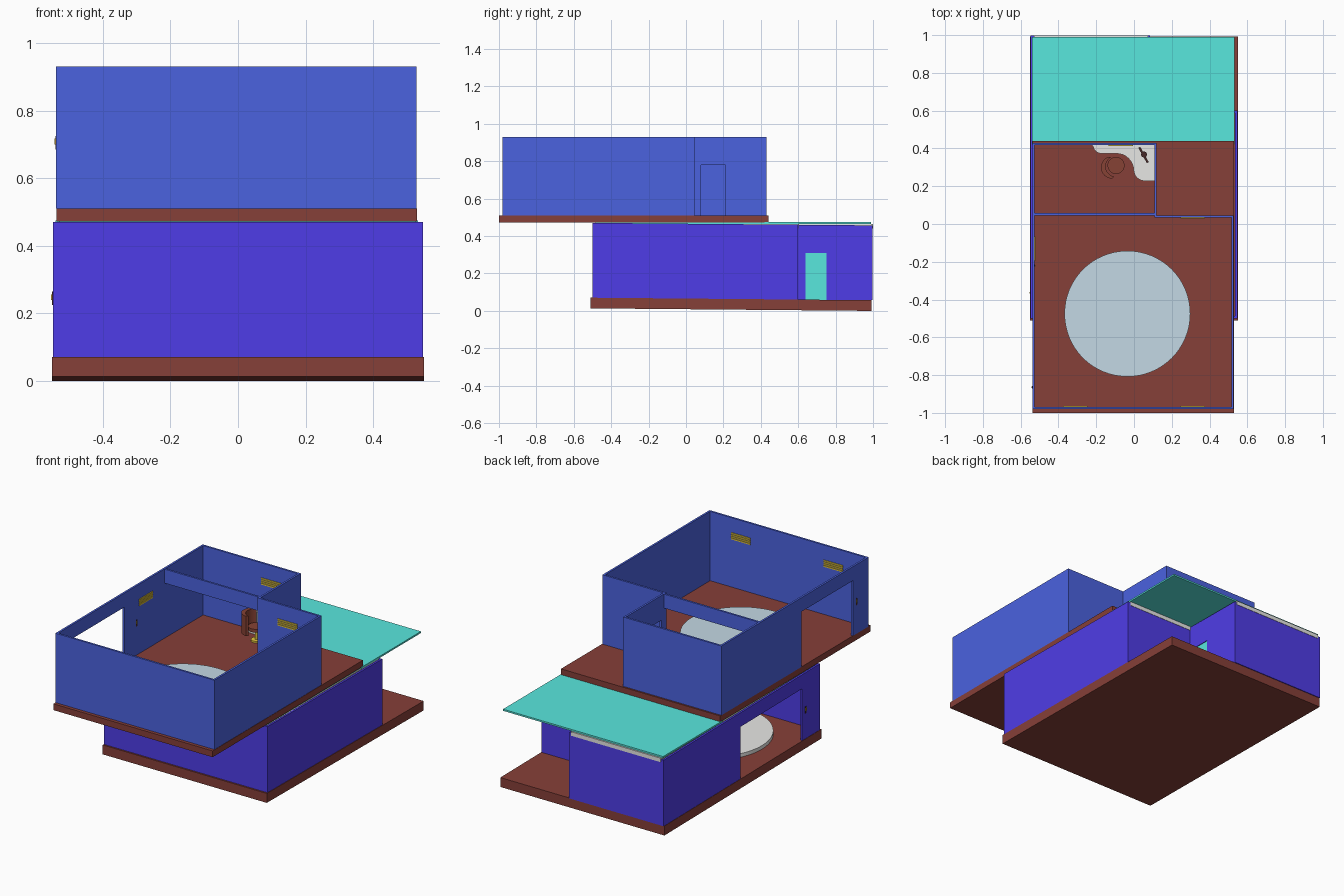
import bpy, bmesh, math
from mathutils import Matrix

if "Cube" in bpy.data.objects:
    bpy.data.objects.remove(bpy.data.objects["Cube"])


def mat(name, rgb):
    m = bpy.data.materials.new(name)
    m.diffuse_color = (*rgb, 1)
    m.use_nodes = True
    m.node_tree.nodes["Principled BSDF"].inputs["Base Color"].default_value = m.diffuse_color
    return m


BLUE = mat("blue_wall", (0.07, 0.123, 0.74))
VIOLET = mat("violet_wall", (0.078, 0.046, 0.80))
BROWN = mat("brown_floor", (0.24, 0.050, 0.040))
TEAL = mat("teal_roof", (0.105, 0.86, 0.78))
PALE = mat("pale_blue_rug", (0.55, 0.69, 0.78))
WHITE = mat("off_white", (0.80, 0.80, 0.78))
GOLD = mat("gold_metal", (0.80, 0.58, 0.05))
CHAIR = mat("chair_brown", (0.24, 0.055, 0.035))
DARK = mat("dark_metal", (0.06, 0.02, 0.02))


def finish(name, bm, material, smooth=False):
    bmesh.ops.recalc_face_normals(bm, faces=bm.faces)
    me = bpy.data.meshes.new(name)
    bm.to_mesh(me)
    bm.free()
    me.materials.append(material)
    ob = bpy.data.objects.new(name, me)
    bpy.context.collection.objects.link(ob)
    if smooth:
        bpy.context.view_layer.objects.active = ob
        ob.select_set(True)
        bpy.ops.object.shade_smooth_by_angle(angle=math.radians(40))
        ob.select_set(False)
    return ob


def boxes(name, spans, material):
    """One mesh from boxes given as (x0, x1, y0, y1, z0, z1)."""
    bm = bmesh.new()
    for x0, x1, y0, y1, z0, z1 in spans:
        m = Matrix.Translation(((x0 + x1) / 2, (y0 + y1) / 2, (z0 + z1) / 2))
        m = m @ Matrix.Diagonal((x1 - x0, y1 - y0, z1 - z0, 1))
        bmesh.ops.create_cube(bm, size=1, matrix=m)
    return finish(name, bm, material)


def prism(name, pts, z0, z1, material, smooth=False):
    """Extruded plan outline."""
    bm = bmesh.new()
    f = bm.faces.new([bm.verts.new((x, y, z0)) for x, y in pts])
    r = bmesh.ops.extrude_face_region(bm, geom=[f])
    for v in r["geom"]:
        if isinstance(v, bmesh.types.BMVert):
            v.co.z = z1
    # keep the lower cap, which the extrusion removes
    if not any(all(abs(v.co.z - z0) < 1e-6 for v in g.verts) for g in bm.faces):
        bmesh.ops.holes_fill(bm, edges=[e for e in bm.edges if e.is_boundary], sides=0)
    return finish(name, bm, material, smooth)


def arc(cx, cy, r, a0, a1, n):
    return [(cx + r * math.cos(math.radians(a0 + (a1 - a0) * i / n)),
             cy + r * math.sin(math.radians(a0 + (a1 - a0) * i / n))) for i in range(n + 1)]


def disc(name, cx, cy, r, z0, z1, material, n=64):
    return prism(name, arc(cx, cy, r, 0, 360 * (n - 1) / n, n - 1), z0, z1, material, True)


def storey(p, wall, x0, x1, yf, ym, yb, xs, z0, z1, gate, door, door_h, rug, rug_mat):
    t = 0.012
    lin = z1 - 0.085
    # outer walls of the L-shaped plan, with a wide gate on the left and a side door
    boxes(p + "walls", [
        (x0, x1, yf, yf + t, z0, z1),
        (x1 - t, x1, yf + t, ym + t, z0, z1),
        (xs, x1 - t, ym, ym + t, z0, z1),
        (x0 + t, xs, yb - t, yb, z0, z1),
        (x0, x0 + t, yf + t, gate[0], z0, z1),
        (x0, x0 + t, gate[1], yb, z0, z1),
        (x0, x0 + t, gate[0], gate[1], lin, z1),
        (xs - t, xs, ym, door[0], z0, z1),
        (xs - t, xs, door[1], yb - t, z0, z1),
        (xs - t, xs, door[0], door[1], z0 + door_h, z1),
        (x0 + t, xs - t, ym + t, ym + 2 * t, lin, z1)], wall)
    # slatted vents near the wall tops
    spans = []
    d = 0.004
    for i in range(4):
        z = z1 - 0.13 + i * 0.011
        for cx, y, s in ((-0.31, yf + t, 1), (0.31, yf + t, 1),
                         (-0.07, yb - t, -1), (0.31, ym, -1)):
            spans.append((cx - 0.065, cx + 0.065, *sorted((y, y + s * d)), z, z + 0.008))
        y = ym - 0.165
        spans.append((x0 + t, x0 + t + d, y - 0.065, y + 0.065, z, z + 0.008))
    boxes(p + "vents", spans, GOLD)
    # gate switches, outside and inside: dark plate with a gold knob
    hz = z1 - 0.225
    plates, knobs = [], []
    for xa, s, y in ((x0, -1, gate[0] - 0.034), (x0 + t, 1, gate[1] + 0.115)):
        plates.append((*sorted((xa, xa + s * 0.002)), y - 0.006, y + 0.006, hz - 0.02, hz + 0.02))
        knobs.append((*sorted((xa, xa + s * 0.005)), y - 0.004, y + 0.004, hz - 0.005, hz + 0.012))
    boxes(p + "switch_plates", plates, DARK)
    boxes(p + "switch_knobs", knobs, GOLD)
    # round rug or platform
    disc(p + "round_platform", *rug, 0.333, z0, z0 + 0.022, rug_mat)
    # curved counter in the small room corner
    cx, cy = xs - t, yb - t
    pts = [(cx, cy), (cx - 0.33, cy)]
    pts += arc(cx - 0.28, cy, 0.045, 180, 270, 8)[1:]
    pts += arc(cx - 0.2, cy - 0.135, 0.09, 90, 0, 8)
    pts += arc(cx - 0.05, cy - 0.13, 0.06, 180, 270, 8) + [(cx, cy - 0.19)]
    prism(p + "counter", pts, z0, z0 + 0.14, WHITE, True)
    # angled tap on the counter
    ax, ay = cx - 0.055, cy - 0.05
    spout = [(ax - 0.03, ay + 0.035), (ax - 0.02, ay + 0.04), (ax + 0.025, ay - 0.04),
             (ax + 0.015, ay - 0.045)]
    prism(p + "tap_spout", spout, z0 + 0.165, z0 + 0.175, DARK)
    disc(p + "tap_base", ax, ay, 0.016, z0 + 0.14, z0 + 0.172, DARK, 16)
    # pedestal chair with a thick curved back
    sx, sy = xs - 0.215, yb - 0.12
    disc(p + "chair_foot", sx, sy, 0.03, z0, z0 + 0.01, GOLD, 24)
    disc(p + "chair_post", sx, sy, 0.008, z0, z0 + 0.07, GOLD, 12)
    disc(p + "chair_seat", sx, sy, 0.045, z0 + 0.07, z0 + 0.09, CHAIR, 32)
    back = arc(sx - 0.02, sy - 0.01, 0.06, 110, 270, 14) + arc(sx, sy - 0.005, 0.055, 260, 120, 14)
    prism(p + "chair_back", back, z0 + 0.05, z0 + 0.17, CHAIR, True)


# lower storey, built level and then tilted slightly
boxes("lower_floor", [(-0.55, 0.55, -0.51, 0.992, 0, 0.057)], BROWN)
storey("lower_", VIOLET, -0.548, 0.547, -0.5, 0.588, 0.997, 0.085, 0.057, 0.457,
       (-0.33, 0.26), (0.64, 0.75), 0.25, (-0.095, -0.12), WHITE)
boxes("lower_side_door", [(0.075, 0.081, 0.64, 0.75, 0.057, 0.307)], TEAL)
shear = Matrix.Identity(4)
shear[2][1] = -0.009
shear[2][3] = 0.009 * 0.992
for ob in bpy.data.objects:
    if ob.name.startswith("lower_"):
        ob.data.transform(shear)

# white ceiling showing as a thin strip above the back walls, then the roof
boxes("ceiling", [(-0.53, 0.53, -0.485, 0.602, 0.441, 0.465),
                  (-0.53, 0.073, 0.602, 0.999, 0.441, 0.465)], WHITE)
boxes("roof", [(-0.54, 0.533, 0.42, 0.99, 0.465, 0.475),
               (-0.53, 0.525, -0.485, 0.42, 0.465, 0.472)], TEAL)

# upper storey, shifted to the front
boxes("upper_floor", [(-0.537, 0.53, -1.0, 0.44, 0.472, 0.51)], BROWN)
storey("upper_", BLUE, -0.538, 0.528, -0.98, 0.034, 0.43, 0.12, 0.51, 0.93,
       (-0.83, -0.335), (0.08, 0.21), 0.27, (-0.035, -0.475), PALE)
